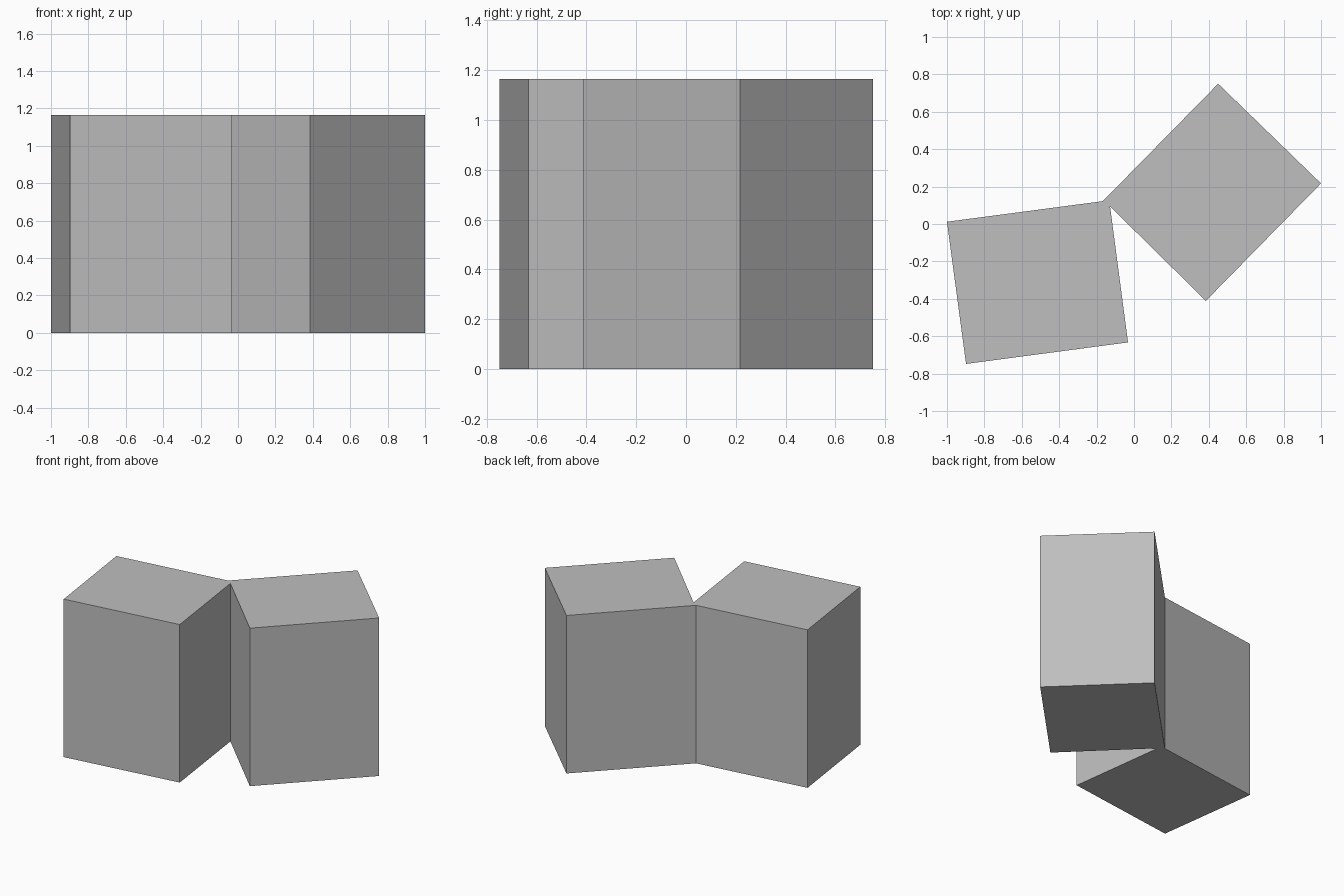
import bpy, bmesh

if "Cube" in bpy.data.objects:
    bpy.data.objects.remove(bpy.data.objects["Cube"])

HEIGHT = 1.165

# Joined footprint of the two turned blocks, meeting at a narrow notch
FOOTPRINT = [
    (-1.0, 0.012), (-0.898, -0.748), (-0.032, -0.633), (-0.128, 0.094),
    (0.384, -0.411), (1.0, 0.217), (0.45, 0.75), (-0.167, 0.122),
]

grey = bpy.data.materials.new("light grey")
grey.diffuse_color = (0.52, 0.52, 0.52, 1)
grey.use_nodes = True
grey.node_tree.nodes["Principled BSDF"].inputs["Base Color"].default_value = grey.diffuse_color

# Building mass: footprint raised to a flat top
bm = bmesh.new()
base = bm.faces.new([bm.verts.new((x, y, 0)) for x, y in FOOTPRINT])
raised = bmesh.ops.extrude_face_region(bm, geom=[base], use_keep_orig=True)
for v in raised["geom"]:
    if isinstance(v, bmesh.types.BMVert):
        v.co.z = HEIGHT
bmesh.ops.recalc_face_normals(bm, faces=bm.faces[:])

mesh = bpy.data.meshes.new("joined_blocks")
bm.to_mesh(mesh)
bm.free()
mesh.materials.append(grey)
blocks = bpy.data.objects.new("joined_blocks", mesh)
bpy.context.collection.objects.link(blocks)
